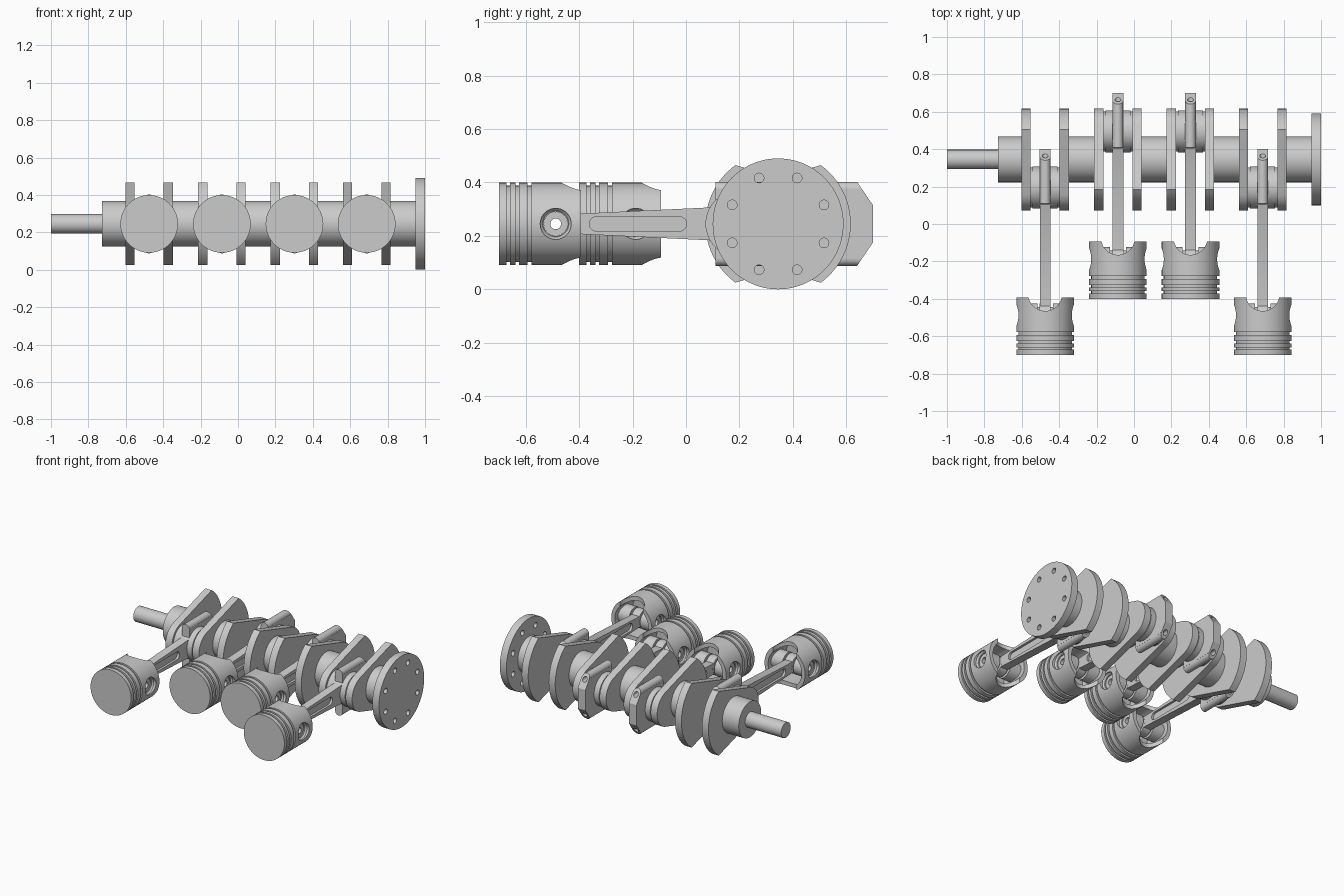
import bpy, bmesh
from math import sin, cos, pi, radians
from mathutils import Vector

if "Cube" in bpy.data.objects:
    bpy.data.objects.remove(bpy.data.objects["Cube"])

AX_Y, AX_Z = 0.345, 0.245          # crankshaft axis
THROW = 0.15                       # crank radius
ROD = 0.683                        # pin-to-pin rod length
CYL = [(-0.475, -1), (-0.086, 1), (0.302, 1), (0.688, -1)]   # x, throw side


def make(name, bm):
    bmesh.ops.remove_doubles(bm, verts=bm.verts, dist=1e-6)
    bmesh.ops.recalc_face_normals(bm, faces=bm.faces)
    me = bpy.data.meshes.new(name)
    bm.to_mesh(me)
    bm.free()
    ob = bpy.data.objects.new(name, me)
    bpy.context.collection.objects.link(ob)
    return smooth(ob)


def smooth(ob):
    for p in ob.data.polygons:
        p.use_smooth = True
    ob.data.set_sharp_from_angle(angle=radians(30))
    return ob


def lathe(name, profile, axis='X', centre=(0, 0, 0), n=64, closed=False):
    """Revolve (along, radius) points about an axis."""
    bm = bmesh.new()
    rings = []
    for h, r in profile:
        ring = []
        for i in range(n):
            a = 2 * pi * i / n
            u, v = r * cos(a), r * sin(a)
            co = {'X': (h, u, v), 'Y': (u, h, v), 'Z': (u, v, h)}[axis]
            ring.append(bm.verts.new(Vector(co) + Vector(centre)))
        rings.append(ring)
    pairs = list(zip(rings, rings[1:]))
    if closed:
        pairs.append((rings[-1], rings[0]))
    else:
        bm.faces.new(rings[0])
        bm.faces.new(rings[-1])
    for a, b in pairs:
        for i in range(n):
            j = (i + 1) % n
            bm.faces.new((a[i], a[j], b[j], b[i]))
    return make(name, bm)


def cyl(name, a, b, r, axis='X', centre=(0, 0, 0), n=48):
    return lathe(name, [(a, r), (b, r)], axis, centre, n)


def prism(name, pts, x0, x1):
    """Extrude a (y, z) outline along x."""
    bm = bmesh.new()
    f = bm.faces.new([bm.verts.new((x0, y, z)) for y, z in pts])
    ext = bmesh.ops.extrude_face_region(bm, geom=[f])
    vs = [g for g in ext['geom'] if isinstance(g, bmesh.types.BMVert)]
    bmesh.ops.translate(bm, verts=vs, vec=(x1 - x0, 0, 0))
    return make(name, bm)


def boolean(ob, tool, op='DIFFERENCE'):
    mod = ob.modifiers.new('bool', 'BOOLEAN')
    mod.operation, mod.object, mod.solver = op, tool, 'EXACT'
    dg = bpy.context.evaluated_depsgraph_get()
    me = bpy.data.meshes.new_from_object(ob.evaluated_get(dg))
    ob.modifiers.clear()
    ob.data = me
    bpy.data.objects.remove(tool)
    return smooth(ob)


def arc(cy, cz, r, a0, a1, n):
    return [(cy + r * cos(radians(a0 + (a1 - a0) * i / n)),
             cz + r * sin(radians(a0 + (a1 - a0) * i / n))) for i in range(n + 1)]


def place(src, name, x, y, z):
    ob = bpy.data.objects.new(name, src.data)
    ob.location = (x, y, z)
    bpy.context.collection.objects.link(ob)


# Crankshaft main journals, snout and drilled end flange
C = (0, AX_Y, AX_Z)
lathe('shaft_snout', [(-1, 0.052), (-0.72, 0.052)], 'X', C)
edges = [-0.727] + [x + s * 0.1 for x, _ in CYL for s in (-1, 1)] + [0.96]
for i in range(0, len(edges), 2):
    cyl(f'main_journal_{i // 2 + 1}', edges[i], edges[i + 1], 0.122, 'X', C, 64)
flange = cyl('end_flange', 0.95, 1.0, 0.245, 'X', C, 96)
for i in range(8):
    a = radians(22.5 + 45 * i)
    boolean(flange, cyl('cutter', 0.9, 1.1, 0.018, 'X',
                        (0, AX_Y + 0.186 * cos(a), AX_Z + 0.186 * sin(a)), 20))

# Counterweighted webs and crank pins
web = arc(0, 0, 0.272, -54, 54, 24) + arc(-THROW, 0, 0.122, 106.7, 253.3, 24)
for i, (x, s) in enumerate(CYL):
    outline = [(AX_Y - s * y, AX_Z + z) for y, z in web]
    for tag, d in (('left', -0.1025), ('right', 0.1025)):
        prism(f'web_{i + 1}_{tag}', outline, x + d - 0.0245, x + d + 0.0245)
    cyl(f'crank_pin_{i + 1}', x - 0.09, x + 0.09, 0.107, 'X',
        (0, AX_Y + s * THROW, AX_Z))

# Connecting rod (crank pin at origin, cap toward +y)
T = 0.029
rod = prism('rod', [(-0.09, -0.13), (-0.09, 0.13), (0.25, 0.13), (0.25, -0.13)], -T, T)
for s in (-1, 1):                                    # bolt bosses
    boolean(rod, cyl('boss', -0.1, 0.26, T - 0.0005, 'Y', (0, 0, s * 0.129), 32), 'UNION')
boolean(rod, prism('outline', [(-0.085, -0.17), (-0.085, 0.17), (0.137, 0.17), (0.205, 0.07),
                               (0.205, -0.07), (0.137, -0.17)], -0.1, 0.1), 'INTERSECT')
for s in (-1, 1):                                    # bolt holes in the chamfers
    boolean(rod, cyl('cutter', 0.09, 0.3, 0.016, 'Y', (0, 0, s * 0.122), 20))
boolean(rod, cyl('bearing', -0.067, 0.067, 0.112, n=64), 'UNION')
shank = prism('shank', [(-ROD, -0.034), (-0.095, -0.062), (-0.05, -0.085),
                        (-0.05, 0.085), (-0.095, 0.062), (-ROD, 0.034)], -T + 0.0004, T - 0.0004)
boolean(shank, cyl('small_end', -T, T, 0.062, 'X', (0, -ROD, 0)), 'UNION')
slot = arc(-0.22, 0, 0.027, -90, 90, 12) + arc(-0.53, 0, 0.027, 90, 270, 12)
for s in (-1, 1):                                    # recess on both faces
    boolean(shank, prism('cutter', slot, *sorted((s * 0.013, s * 0.06))))
boolean(shank, cyl('cutter', -0.1, 0.1, 0.0455, 'X', (0, -ROD, 0)))
boolean(rod, shank, 'UNION')

# Piston (wrist pin at origin, crown toward -y): hollow ringed shell
R, G, CR = 0.154, 0.143, -0.212
prof = [(CR, 0.0005), (CR, R)]
for a, b in ((0.028, 0.041), (0.061, 0.074), (0.107, 0.122)):
    prof += [(CR + a, R), (CR + a, G), (CR + b, G), (CR + b, R)]
prof += [(0.095, R), (0.095, 0.127), (-0.10, 0.127), (-0.10, 0.0005)]
piston = lathe('piston', prof, 'Y')
boolean(piston, cyl('cutter', -0.3, 0.3, 0.09, 'Z', (0, 0.113, 0), 64))   # skirt cutouts
for s in (-1, 1):                                    # pin bosses and spot faces
    boolean(piston, cyl('boss', *sorted((s * 0.042, s * 0.138)), 0.064), 'UNION')
    boolean(piston, lathe('cutter', [(s * 0.126, 0.049), (s * 0.136, 0.058), (s * 0.2, 0.058)]))
boolean(piston, cyl('cutter', -0.3, 0.3, 0.0455))

# Hollow wrist pin
pin = lathe('wrist_pin', [(-0.12, 0.02), (-0.12, 0.045), (0.12, 0.045), (0.12, 0.02)], 'X', closed=True)

# Four cylinders' worth of rods, pistons and wrist pins
for i, (x, s) in enumerate(CYL):
    y = AX_Y + s * THROW
    place(rod, f'connecting_rod_{i + 1}', x, y, AX_Z)
    place(piston, f'piston_{i + 1}', x, y - ROD, AX_Z)
    place(pin, f'wrist_pin_{i + 1}', x, y - ROD, AX_Z)
for ob in (rod, piston, pin):
    bpy.data.objects.remove(ob)
